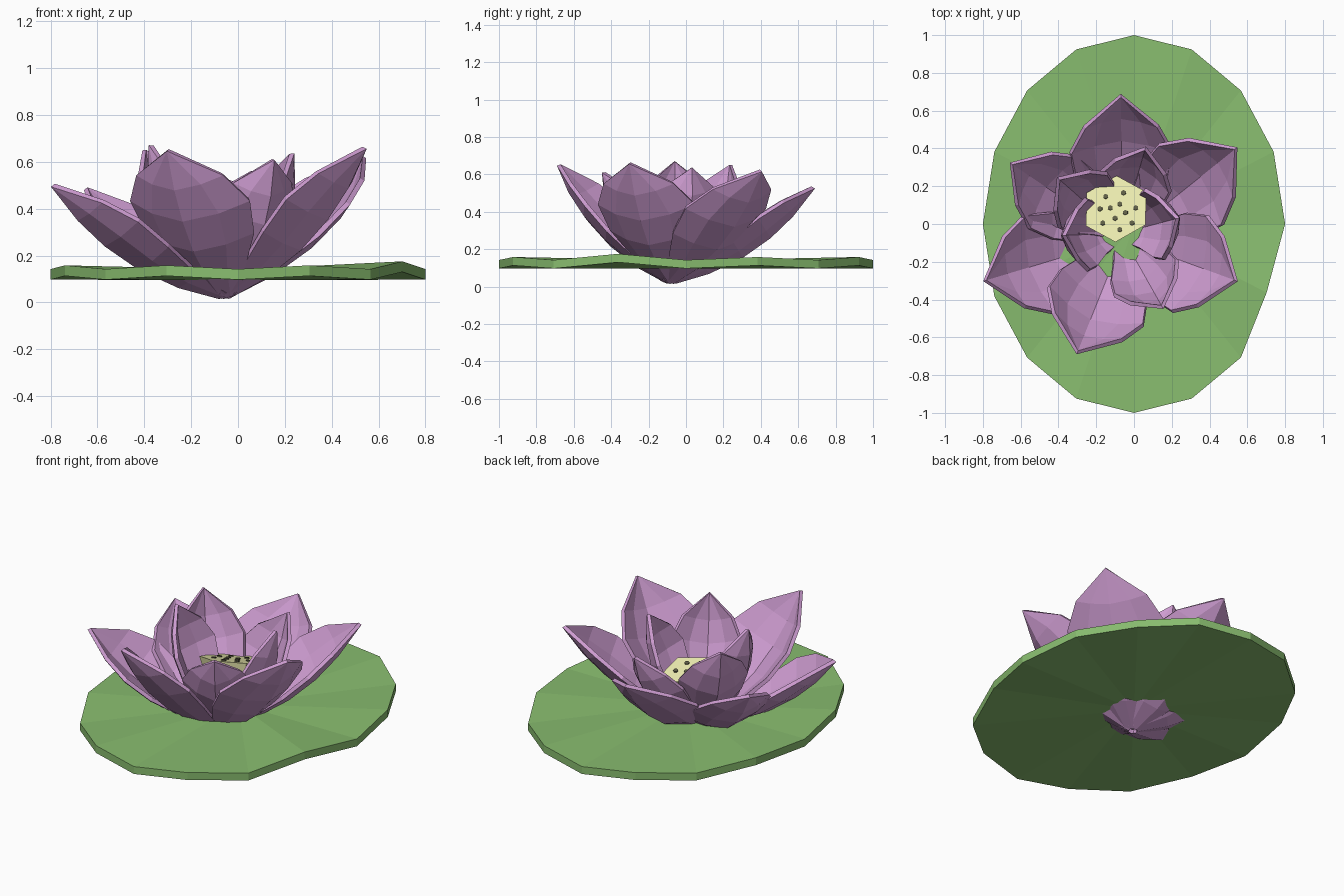
import bpy, bmesh, math
from mathutils import Vector

if "Cube" in bpy.data.objects:
    bpy.data.objects.remove(bpy.data.objects["Cube"])


def material(name, rgb):
    m = bpy.data.materials.new(name)
    m.diffuse_color = (*rgb, 1)
    m.use_nodes = True
    m.node_tree.nodes["Principled BSDF"].inputs["Base Color"].default_value = m.diffuse_color
    return m


GREEN = material("leaf_green", (0.25, 0.51, 0.16))
PINK = material("petal_mauve", (0.61, 0.33, 0.63))
CREAM = material("pod_cream", (0.83, 0.83, 0.43))
DARK = material("seed_dark", (0.11, 0.11, 0.06))


def finish(bm, name, mat):
    bmesh.ops.recalc_face_normals(bm, faces=bm.faces)
    me = bpy.data.meshes.new(name)
    bm.to_mesh(me)
    bm.free()
    me.materials.append(mat)
    ob = bpy.data.objects.new(name, me)
    bpy.context.collection.objects.link(ob)
    return ob


# Lily pad: wavy 16-sided oval slab
bm = bmesh.new()
rims = []
for dz in (0, -0.045):
    rim = []
    for i in range(16):
        a = i * math.tau / 16
        k = 0.95 if i == 5 else 1.0
        z = 0.175 if i == 5 else (0.158 if i % 2 else 0.142)
        rim.append(bm.verts.new((0.8 * k * math.sin(a), k * math.cos(a), z + dz)))
    hub = bm.verts.new((0, 0, 0.14 + dz))
    for i in range(16):
        bm.faces.new((hub, rim[i], rim[(i + 1) % 16]))
    rims.append(rim)
for i in range(16):
    j = (i + 1) % 16
    bm.faces.new((rims[0][i], rims[0][j], rims[1][j], rims[1][i]))
finish(bm, "lily_pad", GREEN)

# Petal: cupped sheet swept along a curve from base to tip, then thickened
PROFILE = [(0, 0.22), (0.2, 0.55), (0.42, 0.9), (0.62, 1.0), (0.8, 0.72), (1, 0)]


def petal(name, base, tip, half, bulge, cup):
    base, tip = Vector(base), Vector(tip)
    chord = tip - base
    out = Vector((chord.x, chord.y, 0)).normalized()
    side = Vector((0, 0, 1)).cross(out)
    n = chord.normalized().cross(side)
    base = base + out * 0.02
    ctrl = (base + tip) / 2 - n * bulge * 2
    bm = bmesh.new()
    rows = []
    for t, w in PROFILE:
        c = base * (1 - t) ** 2 + ctrl * 2 * t * (1 - t) + tip * t * t
        if w == 0:
            rows.append([bm.verts.new(c)] * 5)
            continue
        rows.append([bm.verts.new(c + side * u * w * half
                                  + n * cup * w * half * abs(u) ** 1.6)
                     for u in (-1, -0.55, 0, 0.55, 1)])
    for r, s in zip(rows, rows[1:]):
        for k in range(4):
            vs = [r[k], r[k + 1], s[k + 1], s[k]]
            bm.faces.new(list(dict.fromkeys(vs)))
    ob = finish(bm, name, PINK)
    mod = ob.modifiers.new("thickness", "SOLIDIFY")
    mod.thickness = 0.022
    mod.offset = 0


OUTER = [(-0.07, 0.68, 0.53), (0.54, 0.40, 0.62), (0.54, -0.30, 0.66),
         (-0.30, -0.68, 0.65), (-0.79, -0.30, 0.50), (-0.65, 0.32, 0.485)]
for i, tip in enumerate(OUTER):
    petal(f"outer_petal_{i + 1}", (-0.06, -0.08, 0.025), tip,
          0.23 if i == 5 else 0.27, 0.09, 0.45)

INNER = [(0.15, -0.44, 0.61), (0.06, 0.40, 0.56), (0.23, 0.03, 0.635),
         (-0.40, 0.24, 0.65), (-0.37, -0.06, 0.67)]
for i, tip in enumerate(INNER):
    petal(f"inner_petal_{i + 1}", (-0.07, -0.05, 0.06), tip, 0.19, 0.11, 0.65)

# Seed pod: six-sided cone leaning with the flower
centre = Vector((-0.095, 0.08, 0.36))
axis = Vector((-0.12, 0.3, 1)).normalized()
rot = Vector((0, 0, 1)).rotation_difference(axis).to_euler()
bpy.ops.mesh.primitive_cone_add(vertices=6, radius1=0.07, radius2=0.183, depth=0.26,
                                location=centre - axis * 0.13, rotation=rot)
pod = bpy.context.object
pod.name = "seed_pod"
pod.data.materials.append(CREAM)

# Seeds on the pod face
SEEDS = [(-.055, .165), (-.15, .145), (-.075, .105), (-.18, .08), (-.125, .085),
         (.01, .085), (-.045, .06), (-.1, .03), (-.165, .005), (-.01, .005), (-.075, -.03)]
for i, (x, y) in enumerate(SEEDS):
    z = centre.z - (axis.x * (x - centre.x) + axis.y * (y - centre.y)) / axis.z
    bpy.ops.mesh.primitive_cylinder_add(vertices=6, radius=0.014, depth=0.012,
                                        location=(x, y, z), rotation=rot)
    seed = bpy.context.object
    seed.name = f"seed_{i + 1}"
    seed.data.materials.append(DARK)
